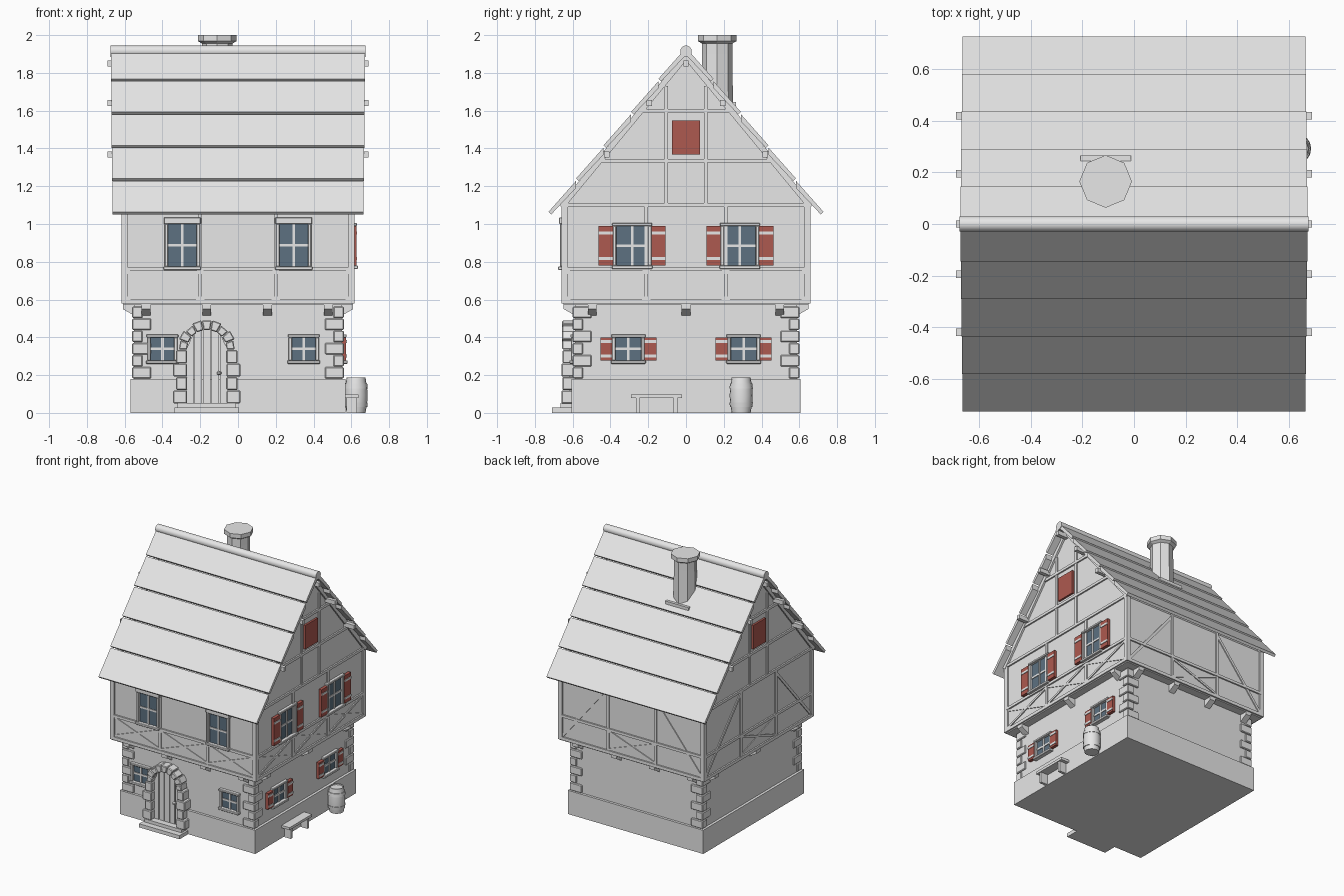
import bpy, bmesh, math
from mathutils import Matrix, Vector

cube = bpy.data.objects.get("Cube")
if cube:
    bpy.data.objects.remove(cube)


def material(name, rgb):
    m = bpy.data.materials.new(name)
    m.use_nodes = True
    m.diffuse_color = (*rgb, 1)
    m.node_tree.nodes["Principled BSDF"].inputs["Base Color"].default_value = (*rgb, 1)
    return m


GREY = material("pale_grey", (0.8, 0.8, 0.8))
RED = material("shutter_red", (0.42, 0.1, 0.08))
GLASS = material("window_blue", (0.11, 0.165, 0.22))

# Wall coordinates: u along the wall, z up, d outward from the centre
SIDES = {
    "front": lambda u, z, d: (u, -d, z),
    "back": lambda u, z, d: (u, d, z),
    "right": lambda u, z, d: (d, u, z),
    "left": lambda u, z, d: (-d, u, z),
}


class Part:
    def __init__(self, name, mat=GREY, bevel=0):
        self.name, self.mat, self.bevel = name, mat, bevel
        self.bm = bmesh.new()

    def prism(self, side, pts, d0, d1):
        f = SIDES[side]
        a = [self.bm.verts.new(f(u, z, d0)) for u, z in pts]
        b = [self.bm.verts.new(f(u, z, d1)) for u, z in pts]
        self.bm.faces.new(a)
        self.bm.faces.new(b[::-1])
        for i in range(len(a)):
            j = (i + 1) % len(a)
            self.bm.faces.new((a[i], b[i], b[j], a[j]))

    def box(self, side, u0, u1, z0, z1, d0, d1):
        self.prism(side, [(u0, z0), (u1, z0), (u1, z1), (u0, z1)], d0, d1)

    def beam(self, side, p, q, w, d0, d1):
        p, q = Vector(p), Vector(q)
        n = (q - p).orthogonal().normalized() * w / 2
        self.prism(side, [p - n, q - n, q + n, p + n], d0, d1)

    def rings(self, centre, profile, sides, axis="Z"):
        # Closed lathe of (radius, height) pairs
        rot = Matrix.Rotation(math.pi / 2, 4, "Y") if axis == "X" else Matrix()
        loops = []
        for r, h in profile:
            loops.append([self.bm.verts.new(Vector(centre) + rot @ Vector(
                (r * math.cos(t), r * math.sin(t), h)))
                for t in (2 * math.pi * i / sides for i in range(sides))])
        for lo, hi in zip(loops, loops[1:]):
            for i in range(sides):
                j = (i + 1) % sides
                self.bm.faces.new((lo[i], lo[j], hi[j], hi[i]))
        self.bm.faces.new(loops[0][::-1])
        self.bm.faces.new(loops[-1])

    def done(self, smooth=False):
        bmesh.ops.recalc_face_normals(self.bm, faces=self.bm.faces)
        me = bpy.data.meshes.new(self.name)
        self.bm.to_mesh(me)
        self.bm.free()
        me.materials.append(self.mat)
        ob = bpy.data.objects.new(self.name, me)
        bpy.context.collection.objects.link(ob)
        if self.bevel:
            mod = ob.modifiers.new("bevel", "BEVEL")
            mod.width, mod.segments = self.bevel, 1
        if smooth:
            bpy.ops.object.select_all(action="DESELECT")
            ob.select_set(True)
            bpy.context.view_layer.objects.active = ob
            bpy.ops.object.shade_smooth_by_angle(angle=math.radians(35))


def roof_z(y):
    return 1.945 - 1.21 * abs(y)


# Masonry and plaster walls
p = Part("plinth"); p.box("front", -.57, .57, 0, .18, -.607, .607); p.done()
p = Part("lower_walls"); p.box("front", -.55, .55, .18, .58, -.588, .588); p.done()
p = Part("upper_walls")
p.prism("right", [(-.648, .57), (.648, .57), (.648, 1.09), (0, 1.89), (-.648, 1.09)], -.605, .605)
p.done()

# Alternating corner stones
p = Part("corner_stones", bevel=.005)
step = .385 / 6
for sx in (-1, 1):
    for sy in (-1, 1):
        for i in range(6):
            lx, ly = (.1, .055) if i % 2 == 0 else (.055, .1)
            u = sorted((sx * .56, sx * (.56 - lx)))
            p.box("front" if sy < 0 else "back", *u, .182 + i * step, .178 + (i + 1) * step, .6 - ly, .6)
p.done()

# Brackets under the overhanging storey
p = Part("brackets")
for side, wall, spots in (("front", .588, (-.487, -.165, .156, .477)), ("back", .588, (-.487, -.165, .156, .477)),
                          ("right", .55, (-.497, 0, .497)), ("left", .55, (-.497, 0, .497))):
    f = SIDES[side]
    for u in spots:
        ends = []
        for du in (-.023, .023):
            ends.append([p.bm.verts.new(f(u + du, z, d)) for z, d in
                         ((.575, wall - .01), (.575, wall + .06), (.55, wall + .06), (.51, wall - .01))])
        p.bm.faces.new(ends[0])
        p.bm.faces.new(ends[1][::-1])
        for i in range(4):
            j = (i + 1) % 4
            p.bm.faces.new((ends[0][i], ends[1][i], ends[1][j], ends[0][j]))
p.done()

# Timber frame of the upper storey
p = Part("timber_frame")
for side, half, wall, mid in (("front", .615, .645, .2), ("back", .615, .645, .2),
                              ("right", .658, .602, .21), ("left", .658, .602, .21)):
    d0, d1 = wall - .02, wall + .014
    p.box(side, -half, half, .578, .602, d0, d1)
    p.box(side, -half, half, .75, .77, d0, d1)
    for s in (-1, 1):
        p.box(side, *sorted((s * half, s * (half - .024))), .58, 1.1, d0, d1)
        p.box(side, s * mid - .01, s * mid + .01, .6, 1.1, d0, d1 - .002)
    edges = (-half + .024, -mid, mid, half - .024)
    plain = side in ("back", "left")
    for i, (a, b) in enumerate(zip(edges, edges[1:])):
        if plain and i != 1:
            lo, hi = (a, b) if i == 0 else (b, a)
            p.beam(side, (lo, .6), (hi, 1.08), .02, d0, d1 - .004)
        else:
            p.beam(side, (a, .605), (b, .748), .016, d0, d1 - .004)
            p.beam(side, (a, .748), (b, .605), .016, d0, d1 - .006)
p.done()

# Gable timbers and purlin ends
p = Part("gable_timbers")
for side in ("right", "left"):
    d0, d1 = .58, .616
    for z, w in ((1.1, .655), (1.335, .47), (1.6, .25)):
        p.box(side, -w, w, z - .01, z + .01, d0, d1)
    for s in (-1, 1):
        p.box(side, s * .105 - .01, s * .105 + .01, 1.11, 1.73, d0, d1 - .003)
        p.beam(side, (s * .66, 1.09), (0, 1.888), .03, d0, d1 + .003)
    for y, z in ((-.42, 1.368), (-.195, 1.64), (0, 1.85), (.195, 1.64), (.42, 1.368)):
        p.box(side, y - .014, y + .014, z - .016, z + .016, .55, .69)
p.done()

# Lapped roof courses
p = Part("roof_courses")
for s in (-1, 1):
    for i in range(5):
        y0, y1 = i * .1455, (i + 1) * .1455
        w = .673 - i * .002
        p.prism("right", [(s * y0, roof_z(y0) - .012), (s * y1, roof_z(y1)), (s * (y1 - .014), roof_z(y1) - .014),
                          (s * y0, roof_z(y0) - .05)], -w, w)
p.done()
p = Part("ridge_cap"); p.rings((0, 0, 1.915), [(.03, -.676), (.03, .676)], 16, "X"); p.done(True)

# Chimney
p = Part("chimney")
p.rings((-.11, .165, 0), [(.086, 1.5), (.08, 1.9), (.08, 1.955), (.102, 1.968), (.102, 2)], 8)
p.box("back", -.208, -.012, 1.622, 1.645, .22, .265)
p.done()

# Windows: glass, frame and bars, with optional red shutters
frames, bars = Part("window_frames", bevel=.003), Part("window_bars")
panes, shutters, straps = Part("window_panes", GLASS), Part("shutters", RED), Part("shutter_straps")


def window(side, u, w, z0, z1, d, shutter=0):
    t = .018
    panes.box(side, u - w, u + w, z0, z1, d - .01, d + .004)
    bars.box(side, u - .007, u + .007, z0, z1, d, d + .01)
    m = (z0 + z1) / 2
    bars.box(side, u - w, u + w, m - .007, m + .007, d, d + .009)
    for s in (-1, 1):
        frames.box(side, *sorted((u + s * w, u + s * (w + t))), z0, z1, d - .01, d + .02)
        if shutter:
            a, b = sorted((u + s * (w + t), u + s * (w + t + shutter)))
            shutters.box(side, a, b, z0, z1, d, d + .022)
            for k in (.18, .82):
                z = z0 + k * (z1 - z0)
                straps.box(side, a, b, z - .008, z + .008, d + .02, d + .026)
    frames.box(side, u - w - t - .006, u + w + t + .006, z0 - .018, z0, d - .01, d + .03)
    frames.box(side, u - w - t - .004, u + w + t + .004, z1, z1 + .016, d - .01, d + .024)


for s in (-1, 1):
    window("front", s * .295, .075, .775, 1.0, .648)
    window("right", s * .285, .084, .78, .99, .605, .075)
    window("right", s * .305, .068, .278, .4, .55, .062)
window("front", -.4, .062, .278, .4, .588)
window("front", .348, .062, .278, .4, .588)
for s in (-1, 1):
    frames.box("front", s * .295 - .098, s * .295 + .098, 1.0, 1.035, .64, .672)
for side in ("right", "left"):
    shutters.box(side, -.075, .075, 1.367, 1.548, .59, .62)
for part in (frames, bars, panes, shutters, straps):
    part.done()

# Arched doorway with planked door and steps
CX, SPRING, R = -.165, .335, .112
p = Part("door_planks")
for i in range(5):
    a, b = -R + i * R * .4, -R + (i + 1) * R * .4
    top = [SPRING + math.sqrt(max(R * R - u * u, 0)) for u in (a, b)]
    p.prism("front", [(CX + a + .003, .05), (CX + b - .003, .05), (CX + b - .003, top[1]),
                      (CX + a + .003, top[0])], .57, .618)
p.rings((-.1, -.622, .2), [(.004, 0), (.012, .006), (.012, .016), (.004, .022)], 8)
p.done()
p = Part("door_stones", bevel=.005)
for s in (-1, 1):
    for i in range(4):
        w = .066 if i % 2 == 0 else .05
        z = .05 + i * .071
        p.box("front", *sorted((CX + s * (R - .007), CX + s * (R + w))), z, z + .069, .57, .66 - .006 * (i % 2))
for i in range(9):
    a, b = (math.pi * (i + k) / 9 for k in (.02, .98))
    r1 = R + (.046 if i % 2 else .036) + (.008 if i == 4 else 0)
    p.prism("front", [(CX + r * math.cos(t), SPRING + r * math.sin(t)) for r, t in
                      ((R - .007, a), (r1, a), (r1, b), (R - .007, b))], .57, .656)
p.done()
p = Part("door_steps")
p.box("front", -.335, .005, 0, .028, .59, .71)
p.box("front", -.32, -.01, .028, .052, .59, .665)
p.done()

# Bench and barrel beside the wall
p = Part("bench")
p.box("right", -.29, -.02, .078, .097, .57, .637)
for y in (-.255, -.055):
    p.box("right", y - .01, y + .01, 0, .078, .575, .63)
p.done()
p = Part("barrel")
p.rings((.625, .292, 0), [(.05, 0), (.055, .03), (.059, .03), (.062, .055), (.059, .055), (.061, .092), (.059, .13),
                          (.062, .13), (.059, .155), (.055, .155), (.05, .187), (.044, .187), (.044, .178)], 16)
p.done(True)
